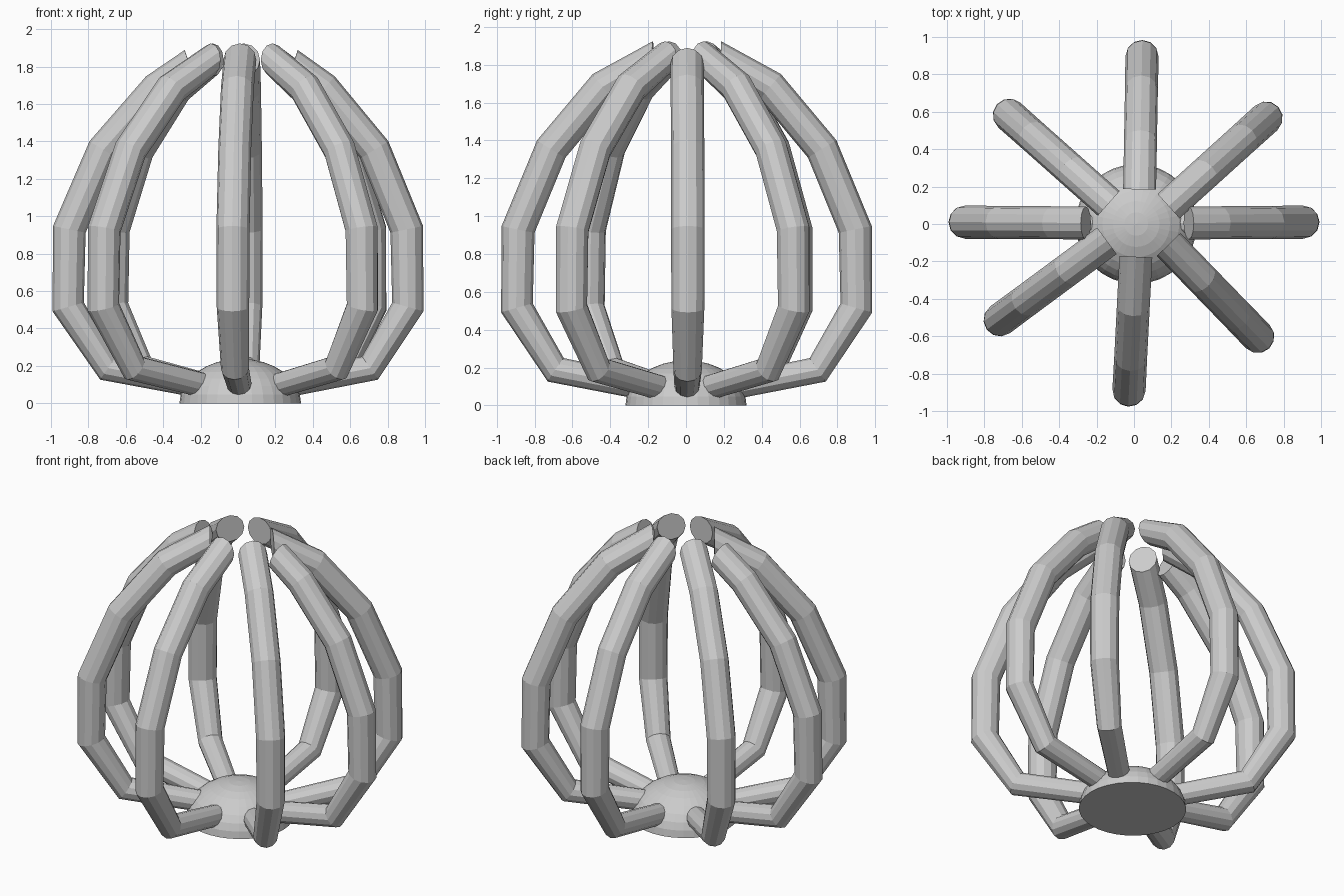
import bpy, bmesh, math
from mathutils import Vector

if "Cube" in bpy.data.objects:
    bpy.data.objects.remove(bpy.data.objects["Cube"])

SIDES = 12
# side profile of one arm: radius from hub, height, tube radius
PROFILE = [(0.20, 0.09, 0.066), (0.70, 0.188, 0.075), (0.908, 0.515, 0.087),
           (0.902, 0.93, 0.089), (0.724, 1.355, 0.088), (0.445, 1.683, 0.088)]
R_TIP, R_OUT = 0.18, 0.908


def make_object(name, bm):
    bmesh.ops.recalc_face_normals(bm, faces=bm.faces)
    me = bpy.data.meshes.new(name)
    bm.to_mesh(me)
    bm.free()
    ob = bpy.data.objects.new(name, me)
    bpy.context.collection.objects.link(ob)
    return ob


def make_arm(name, tip, out, end, end_normal):
    """Tube swept in the upright plane through the tip and the outermost point."""
    tip, out = Vector(tip), Vector(out)
    plane = (out - tip).normalized()
    radial = Vector((plane.x, plane.y, 0))
    side = Vector((-plane.y, plane.x, 0))
    pts = [Vector(p[:2]) for p in PROFILE] + [Vector(end)]
    radii = [p[2] for p in PROFILE] + [0.088]
    bm = bmesh.new()
    rings = []
    for i, (p, r) in enumerate(zip(pts, radii)):
        if i == len(pts) - 1:
            d = Vector(end_normal).normalized()
        elif i == 0:
            d = (pts[1] - pts[0]).normalized()
        else:
            d = ((p - pts[i - 1]).normalized() + (pts[i + 1] - p).normalized()).normalized()
        t = (p.x - R_TIP) / (R_OUT - R_TIP)
        c = tip.lerp(out, t)
        centre = Vector((c.x, c.y, p.y))
        normal = radial * d.y + Vector((0, 0, -d.x))   # in-plane, across the tube
        ring = []
        for k in range(SIDES):
            a = 2 * math.pi * k / SIDES
            ring.append(bm.verts.new(centre + normal * (r * math.cos(a)) + side * (r * math.sin(a))))
        rings.append(ring)
    for a, b in zip(rings, rings[1:]):
        for k in range(SIDES):
            n = (k + 1) % SIDES
            bm.faces.new((a[k], a[n], b[n], b[k]))
    bm.faces.new(rings[0])
    bm.faces.new(rings[-1])
    return make_object(name, bm)


# long arms end in an upright cap, the two side arms stop short with a tilted cap
LONG = ((0.18, 1.836), (-1, 0))
SHORT = ((0.275, 1.805), (-0.95, 0.31))
ARMS = [
    ("right_arm", (0.20, 0.005), (0.908, 0.01), SHORT),
    ("back_right_arm", (0.185, 0.095), (0.71, 0.57), LONG),
    ("back_arm", (0.03, 0.185), (0.043, 0.90), LONG),
    ("back_left_arm", (-0.135, 0.11), (-0.67, 0.585), LONG),
    ("left_arm", (-0.16, 0.005), (-0.908, 0.01), SHORT),
    ("front_left_arm", (-0.145, -0.09), (-0.72, -0.515), LONG),
    ("front_arm", (0.01, -0.175), (-0.027, -0.893), LONG),
    ("front_right_arm", (0.185, -0.11), (0.665, -0.605), LONG),
]
for name, tip, out, (end, normal) in ARMS:
    make_arm(name, tip, out, end, normal)

# flat-bottomed domed hub
bm = bmesh.new()
bmesh.ops.create_uvsphere(bm, u_segments=32, v_segments=16, radius=1)
geom = bm.verts[:] + bm.edges[:] + bm.faces[:]
bmesh.ops.bisect_plane(bm, geom=geom, plane_co=(0, 0, 0), plane_no=(0, 0, 1), clear_inner=True)
bmesh.ops.holes_fill(bm, edges=[e for e in bm.edges if e.is_boundary], sides=0)
bmesh.ops.scale(bm, vec=(0.325, 0.32, 0.238), verts=bm.verts)
bmesh.ops.translate(bm, vec=(0.012, 0, 0), verts=bm.verts)
make_object("hub_dome", bm)
